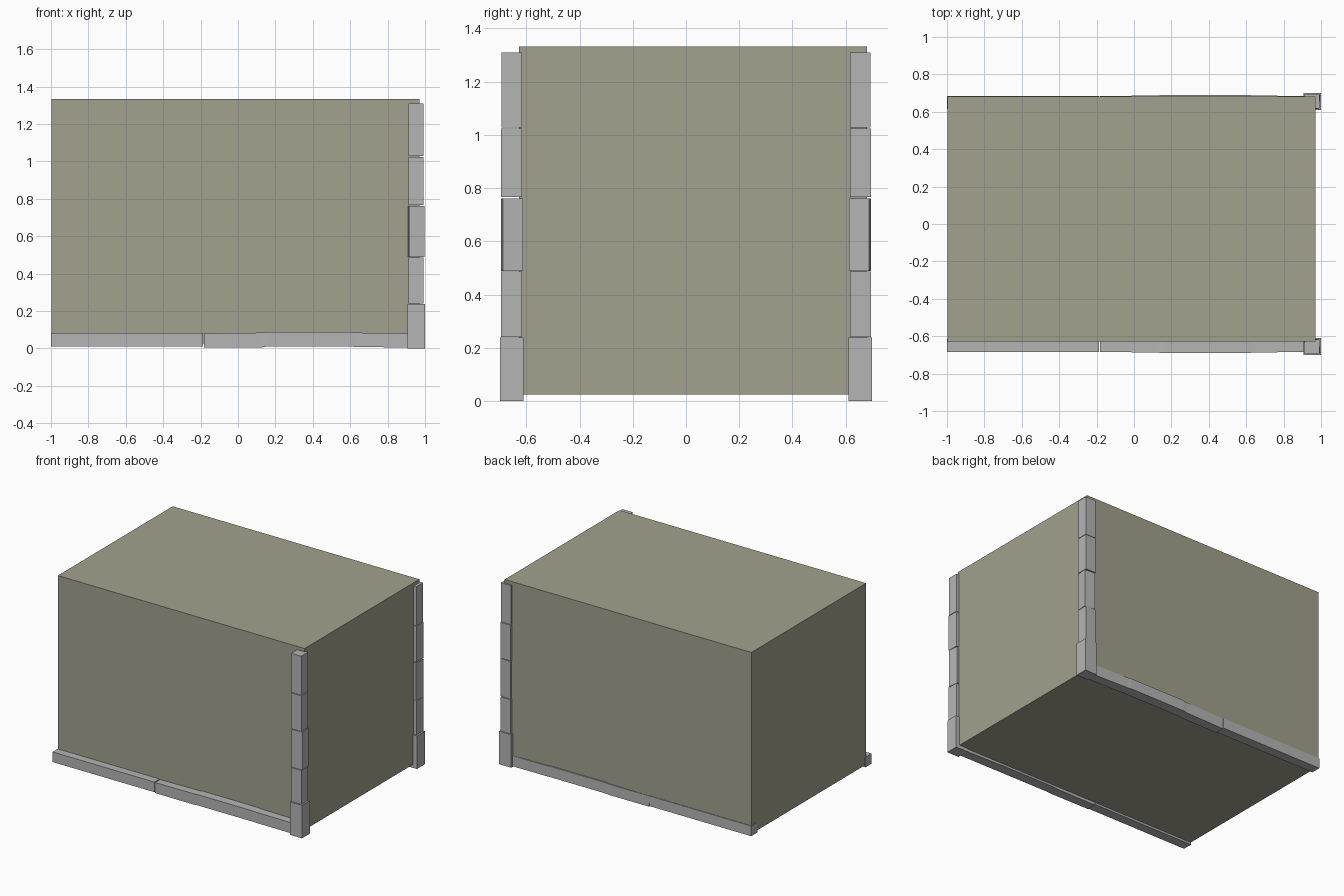
import bpy, bmesh, math
from mathutils import Matrix

if "Cube" in bpy.data.objects:
    bpy.data.objects.remove(bpy.data.objects["Cube"])


def material(name, rgb):
    m = bpy.data.materials.new(name)
    m.diffuse_color = (*rgb, 1)
    m.use_nodes = True
    m.node_tree.nodes["Principled BSDF"].inputs["Base Color"].default_value = m.diffuse_color
    return m


PLASTER = material("khaki plaster", (0.366, 0.356, 0.270))
STONE = material("grey stone", (0.462, 0.462, 0.462))


def finish(name, bm, mat):
    bmesh.ops.recalc_face_normals(bm, faces=bm.faces)
    mesh = bpy.data.meshes.new(name)
    bm.to_mesh(mesh)
    bm.free()
    mesh.materials.append(mat)
    ob = bpy.data.objects.new(name, mesh)
    bpy.context.collection.objects.link(ob)
    return ob


def box(name, x, y, z, mat, turn=0):
    """Box between min/max pairs, turned in degrees about its vertical axis."""
    bm = bmesh.new()
    size = [b - a for a, b in (x, y, z)]
    mid = [(a + b) / 2 for a, b in (x, y, z)]
    bmesh.ops.create_cube(bm, size=1, matrix=Matrix.Translation(mid)
                          @ Matrix.Rotation(math.radians(turn), 4, 'Z')
                          @ Matrix.Diagonal((*size, 1)))
    return finish(name, bm, mat)


def beam(name, side, stations):
    """Beam along x through stations of (x, outer y, bottom z, top z)."""
    bm = bmesh.new()
    rings = [[bm.verts.new((x, side * y, z)) for y, z in
              ((0.615, lo), (out, lo), (out, hi), (0.615, hi))]
             for x, out, lo, hi in stations]
    for a, b in zip(rings, rings[1:]):
        for i in range(4):
            j = (i + 1) % 4
            bm.faces.new((a[i], a[j], b[j], b[i]))
    bm.faces.new(rings[0])
    bm.faces.new(rings[-1])
    return finish(name, bm, STONE)


# Main wall block
box("wall_block", (-0.998, 0.97), (-0.627, 0.681), (0.025, 1.333), PLASTER)

# Corner stones: x range, outer-face y range, z range, turn
stones = [
    ((0.905, 1.0), (0.61, 0.70), (0.0, 0.238), 0),
    ((0.911, 0.992), (0.617, 0.696), (0.241, 0.486), 0),
    ((0.912, 0.993), (0.616, 0.692), (0.489, 0.761), 4.5),
    ((0.911, 0.992), (0.617, 0.696), (0.766, 1.024), 0),
    ((0.911, 0.991), (0.617, 0.694), (1.028, 1.309), 0),
]
for side, label in ((-1, "front"), (1, "back")):
    for i, (x, y, z, turn) in enumerate(stones, 1):
        box(f"{label}_corner_stone_{i}", x, sorted(side * v for v in y), z,
            STONE, -side * turn)
    # Base course: a straight stone and a slightly bowed one
    beam(f"{label}_base_straight", side,
         [(-1.0, 0.685, 0.01, 0.083), (-0.187, 0.685, 0.01, 0.083)])
    beam(f"{label}_base_bowed", side,
         [(-0.182, 0.683, 0.004, 0.08), (0.13, 0.688, 0.006, 0.084),
          (0.16, 0.690, 0.010, 0.088), (0.60, 0.690, 0.010, 0.087),
          (0.63, 0.688, 0.008, 0.084), (0.93, 0.683, 0.004, 0.08)])
